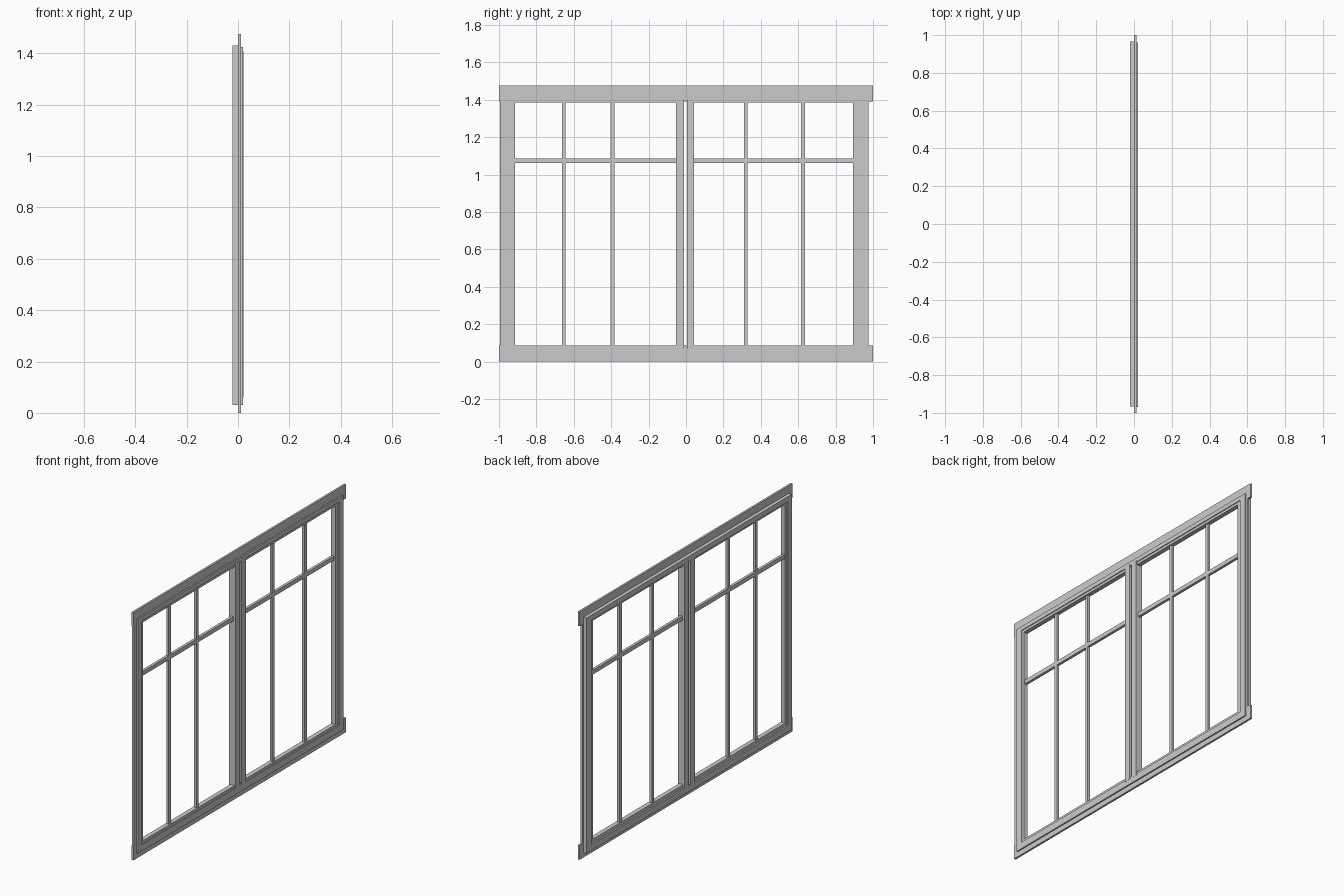
import bpy, bmesh

if "Cube" in bpy.data.objects:
    bpy.data.objects.remove(bpy.data.objects["Cube"])


def add_boxes(name, boxes):
    """One object from boxes given as (x0, x1, y0, y1, z0, z1)."""
    bm = bmesh.new()
    for x0, x1, y0, y1, z0, z1 in boxes:
        geo = bmesh.ops.create_cube(bm, size=1.0)
        for v in geo["verts"]:
            v.co = ((x0 + x1) / 2 + v.co.x * (x1 - x0),
                    (y0 + y1) / 2 + v.co.y * (y1 - y0),
                    (z0 + z1) / 2 + v.co.z * (z1 - z0))
    me = bpy.data.meshes.new(name)
    bm.to_mesh(me)
    bm.free()
    ob = bpy.data.objects.new(name, me)
    bpy.context.collection.objects.link(ob)
    return ob


def add_ring(name, x0, x1, outer, inner):
    """Mitred rectangular frame; outer and inner are (y0, y1, z0, z1)."""
    bm = bmesh.new()
    loops = []
    for x in (x0, x1):
        for y0, y1, z0, z1 in (outer, inner):
            loops.append([bm.verts.new((x, y, z)) for y, z in
                          ((y0, z0), (y1, z0), (y1, z1), (y0, z1))])
    back_out, back_in, front_out, front_in = loops
    for a, b in ((back_out, back_in), (back_in, front_in),
                 (front_in, front_out), (front_out, back_out)):
        for i in range(4):
            j = (i + 1) % 4
            bm.faces.new((a[i], a[j], b[j], b[i]))
    bmesh.ops.recalc_face_normals(bm, faces=bm.faces)
    me = bpy.data.meshes.new(name)
    bm.to_mesh(me)
    bm.free()
    ob = bpy.data.objects.new(name, me)
    bpy.context.collection.objects.link(ob)
    return ob


# Flat casing boards: head, sill and the two side strips
add_boxes("head_board", [(0.0, 0.012, -1, 1, 1.39, 1.475)])
add_boxes("sill_board", [(0.0, 0.012, -1, 1, 0.0, 0.085)])
add_boxes("side_casing", [(0.0, 0.012, -0.995, -0.93, 0.085, 1.39),
                          (0.0, 0.012, 0.92, 0.975, 0.085, 1.39)])

# Outer frame behind the casing and the stop moulding in front
add_ring("outer_frame", -0.021, 0.002, (-0.965, 0.965, 0.03, 1.43),
         (-0.93, 0.92, 0.065, 1.40))
add_ring("front_stop", 0.01, 0.02, (-0.97, 0.962, 0.03, 1.425),
         (-0.93, 0.92, 0.07, 1.40))

# Two sashes, with their meeting stiles and glazing bars
bottom, top = 0.085, 1.385
sashes = (("left", (-0.93, -0.053), (-0.915, -0.053), (-0.053, -0.012), (-0.653, -0.393)),
          ("right", (0.043, 0.92), (0.043, 0.893), (0.005, 0.043), (0.32, 0.625)))
for side, out, opening, stile, bars in sashes:
    o0, o1 = opening
    outer_stile = (out[0], o0) if side == "left" else (o1, out[1])
    add_boxes(side + "_sash", [
        (-0.012, 0.015, *outer_stile, 0.065, 1.40),
        (-0.012, 0.015, out[0], out[1], 0.065, bottom),
        (-0.012, 0.015, out[0], out[1], top, 1.40)])
    add_boxes(side + "_meeting_stile", [(-0.021, 0.021, *stile, 0.06, 1.41)])
    add_boxes(side + "_glazing_bars",
              [(-0.008, 0.008, y - 0.01, y + 0.01, bottom, top) for y in bars]
              + [(-0.008, 0.008, o0, o1, 1.062, 1.087)])
